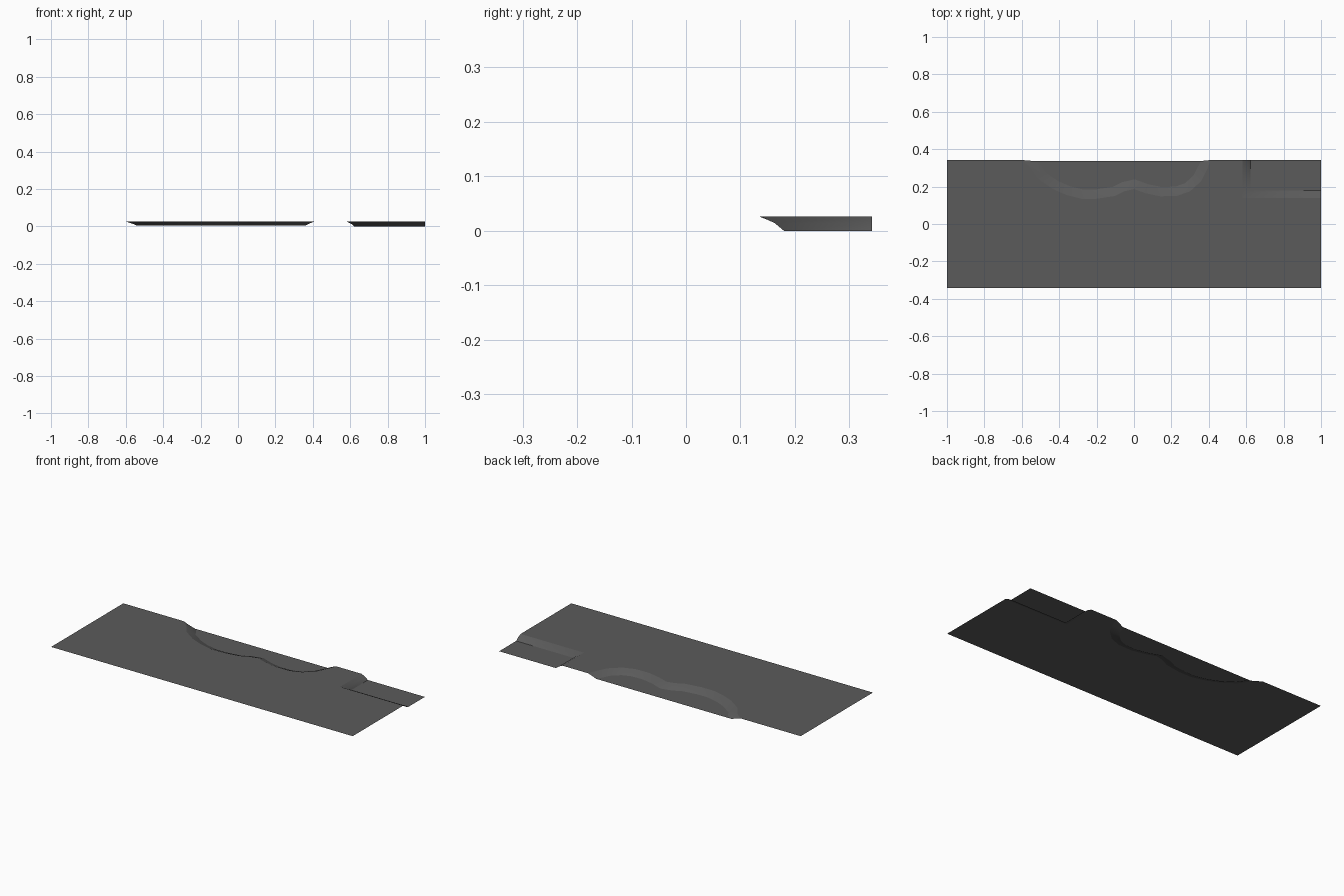
import bpy
import bmesh
from mathutils import Vector

cube = bpy.data.objects.get("Cube")
if cube:
    bpy.data.objects.remove(cube)

BACK = 0.342
TOP = 0.026

# Single dark grey for the whole sheet
grey = bpy.data.materials.new("dark_grey")
grey.use_nodes = True
colour = (0.105, 0.105, 0.105, 1)
grey.diffuse_color = colour
grey.node_tree.nodes["Principled BSDF"].inputs["Base Color"].default_value = colour

# Rims of the two sunken areas, walked with the hollow on the left
pond_rim = [(-.6, BACK), (-.55, .30), (-.51, .24), (-.43, .185), (-.36, .155),
            (-.28, .135), (-.2, .135), (-.1, .15), (-.05, .175), (0, .187),
            (.06, .165), (.14, .148), (.23, .15), (.3, .175), (.36, .23),
            (.39, .29), (.41, BACK)]
corner_rim = [(.58, BACK), (.58, .138), (1, .138)]


def inward(points, first, last):
    """Mitred inward direction at each point of an open path."""
    pts = [Vector(p) for p in points]
    sides = [(b - a).normalized() for a, b in zip(pts, pts[1:])]
    sides = [Vector((-s.y, s.x)) for s in sides]
    mids = [(a + b) / (1 + a.dot(b)) for a, b in zip(sides, sides[1:])]
    return [Vector(first)] + mids + [Vector(last)]


bm = bmesh.new()


def ring(points, z):
    return [bm.verts.new((p[0], p[1], z)) for p in points]


def hollow(rim, first, last, profile, extra):
    """Sloping bank below a rim, closed with a flat floor; returns rim verts."""
    dirs = inward(rim, first, last)
    rim_verts = previous = ring(rim, TOP)
    for offset, z in profile:
        current = ring([Vector(p) + d * offset for p, d in zip(rim, dirs)], z)
        for i in range(len(rim) - 1):
            face = bm.faces.new((previous[i], previous[i + 1],
                                 current[i + 1], current[i]))
            face.smooth = True
        previous = current
    bm.faces.new(previous + ring(extra, profile[-1][1]))
    return rim_verts


# Double-lobed basin and sunken corner
pond = hollow(pond_rim, (1.2, -.1), (-1, -.1),
              [(.028, .015), (.05, .004)], [])
corner = hollow(corner_rim, (1, 0), (0, 1),
                [(.025, .014), (.042, 0)], [(1, BACK)])

# Flat ground around the hollows
front = ring([(-1, -BACK), (1, -BACK)], TOP)
back_left = ring([(-1, BACK)], TOP)
bm.faces.new(front + corner[::-1] + pond[::-1] + back_left)

bmesh.ops.triangulate(bm, faces=[f for f in bm.faces if len(f.verts) > 4])
bm.normal_update()

mesh = bpy.data.meshes.new("ground_sheet")
bm.to_mesh(mesh)
bm.free()
mesh.materials.append(grey)
ground = bpy.data.objects.new("ground_sheet", mesh)
bpy.context.collection.objects.link(ground)
